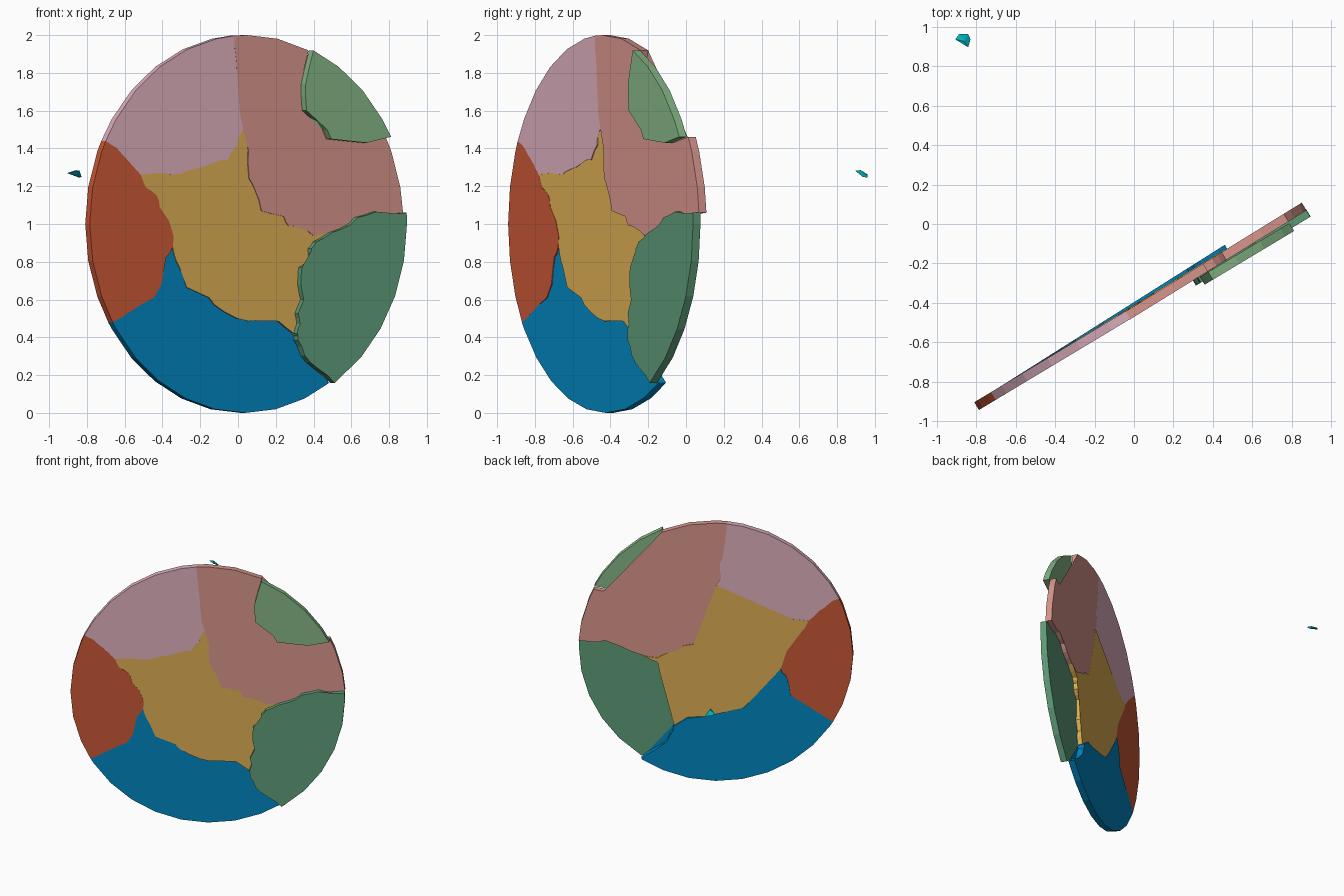
import bpy, bmesh, math, random
from mathutils import Vector

if "Cube" in bpy.data.objects:
    bpy.data.objects.remove(bpy.data.objects["Cube"])

random.seed(4)
A = math.radians(31)
RIGHT = Vector((math.cos(A), math.sin(A), 0))
FRONT = Vector((math.sin(A), -math.cos(A), 0))
CENTRE = Vector((0.048, -0.441, 1.0))
RU, RV, THICK = 0.972, 1.0, 0.046
STEP = 2 * math.pi / 32


def rim(a):
    return (RU * math.cos(a), RV * math.sin(a))


def ang(p):
    return math.atan2(p[1] / RV, p[0] / RU)


def seam(pts, start_rim=False, end_rim=False):
    """Crack line on the disc: (x, z) as seen from the front, slightly roughened."""
    p = [((x - CENTRE.x) / math.cos(A), z - CENTRE.z) for x, z in pts]
    if start_rim:
        p[0] = rim(ang(p[0]))
    if end_rim:
        p[-1] = rim(ang(p[-1]))
    out = [p[0]]
    for a, b in zip(p, p[1:]):
        r = 0.006
        out.append(((a[0] + b[0]) / 2 + random.uniform(-r, r),
                    (a[1] + b[1]) / 2 + random.uniform(-r, r)))
        out.append(b)
    return out


# junctions where three shards meet
J1, J2, J3, J4, J5 = (.045, 1.52), (-.515, 1.26), (-.345, .88), (.30, .42), (.485, .955)

# crack lines
top_crack = seam([(-.02, 2), (-.01, 1.87), (0, 1.77), (.025, 1.68), (.01, 1.58), J1], start_rim=True)
mid_upper = seam([J1, (0, 1.48), (0, 1.42), (-.055, 1.34), (-.14, 1.33), (-.19, 1.30),
                  (-.27, 1.28), (-.30, 1.265), (-.41, 1.27), J2])
left_upper = seam([J2, (-.58, 1.34), (-.64, 1.40), (-.71, 1.445)], end_rim=True)
mid_left = seam([J2, (-.49, 1.195), (-.43, 1.15), (-.415, 1.09), (-.365, 1.015), (-.34, .93), J3])
left_lower = seam([J3, (-.38, .825), (-.405, .68), (-.445, .61), (-.555, .555), (-.68, .465)], end_rim=True)
mid_lower = seam([J3, (-.325, .805), (-.29, .735), (-.27, .665), (-.15, .61), (-.125, .575),
                  (0, .50), (.06, .485), (.135, .495), (.22, .485), J4])
bottom_crack = seam([J4, (.305, .385), (.34, .305), (.41, .235), (.49, .175)], end_rim=True)
mid_right = seam([J4, (.315, .47), (.305, .525), (.335, .60), (.32, .68), (.325, .77),
                  (.385, .815), (.375, .87), (.40, .905), J5])
right_crack = seam([J5, (.58, .995), (.62, 1.035), (.72, 1.065), (.79, 1.05), (.88, 1.06)], end_rim=True)
mid_diag = seam([J1, (.055, 1.395), (.06, 1.24), (.09, 1.185), (.125, 1.07), (.245, 1.04),
                 (.27, .99), (.35, .975), (.40, .94), J5])
corner_crack = seam([(.375, 1.915), (.335, 1.74), (.34, 1.60), (.42, 1.545), (.47, 1.45),
                     (.66, 1.43), (.785, 1.46)], True, True)


def arc(p, q):
    """Rim points of the 32-sided disc strictly between p and q (short way)."""
    a, b = ang(p), ang(q)
    d = (b - a + math.pi) % (2 * math.pi) - math.pi
    lo, hi = (a, a + d) if d > 0 else (a + d, a)
    ks = range(math.ceil(lo / STEP - .5), math.floor(hi / STEP + .5) + 1)
    pts = [rim(k * STEP) for k in ks if lo + .03 < k * STEP < hi - .03]
    return pts if d > 0 else pts[::-1]


def make_object(name, bm, rgb):
    bmesh.ops.recalc_face_normals(bm, faces=bm.faces)
    me = bpy.data.meshes.new(name)
    bm.to_mesh(me)
    bm.free()
    ob = bpy.data.objects.new(name, me)
    bpy.context.collection.objects.link(ob)
    mat = bpy.data.materials.new(name + "_colour")
    mat.diffuse_color = [(c / 255) ** 2.2 for c in rgb] + [1]
    mat.use_nodes = True
    mat.node_tree.nodes["Principled BSDF"].inputs["Base Color"].default_value = mat.diffuse_color
    me.materials.append(mat)


def shard(name, rgb, chains, push=0.0, lean=0.0):
    """Slab bounded by cracks and rim arcs, pushed along the disc normal."""
    loop = []
    for i, c in enumerate(chains):
        nxt = chains[(i + 1) % len(chains)]
        if math.dist(c[-1], nxt[0]) < 1e-6:
            loop += c[:-1]
        else:
            loop += c + arc(c[-1], nxt[0])
    bm = bmesh.new()
    rings = []
    for depth in (0, -THICK):
        rings.append([bm.verts.new(CENTRE + RIGHT * u + Vector((0, 0, v))
                                   + FRONT * (push + lean * u + depth)) for u, v in loop])
    caps = [bm.faces.new(rings[0]), bm.faces.new(rings[1][::-1])]
    n = len(loop)
    for i in range(n):
        j = (i + 1) % n
        bm.faces.new((rings[0][j], rings[0][i], rings[1][i], rings[1][j]))
    bmesh.ops.triangulate(bm, faces=caps)
    make_object(name, bm, rgb)


def rev(c):
    return c[::-1]


# shards of the broken disc
shard("upper_left_shard", (220, 174, 188), [top_crack, mid_upper, left_upper])
shard("left_shard", (200, 88, 56), [rev(left_upper), mid_left, left_lower])
shard("bottom_shard", (6, 132, 190), [rev(left_lower), mid_lower, bottom_crack], -.018, -.022)
shard("lower_right_shard", (94, 153, 118), [rev(bottom_crack), mid_right, right_crack], .026)
shard("upper_right_shard", (214, 148, 138),
      [rev(right_crack), rev(mid_diag), rev(top_crack), corner_crack], 0, -.012)
shard("corner_shard", (132, 180, 132), [corner_crack], .045)
shard("centre_shard", (220, 172, 84),
      [mid_upper, mid_left, mid_lower, mid_right, rev(mid_diag)], -.006, -.008)

# small loose chip behind the disc
bm = bmesh.new()
for p in [(-.905, .935, 1.27), (-.885, .962, 1.262), (-.84, .962, 1.245), (-.828, .935, 1.25),
          (-.84, .895, 1.283), (-.86, .925, 1.285), (-.86, .93, 1.258)]:
    bm.verts.new(p)
bmesh.ops.convex_hull(bm, input=bm.verts)
make_object("loose_chip", bm, (0, 175, 185))
